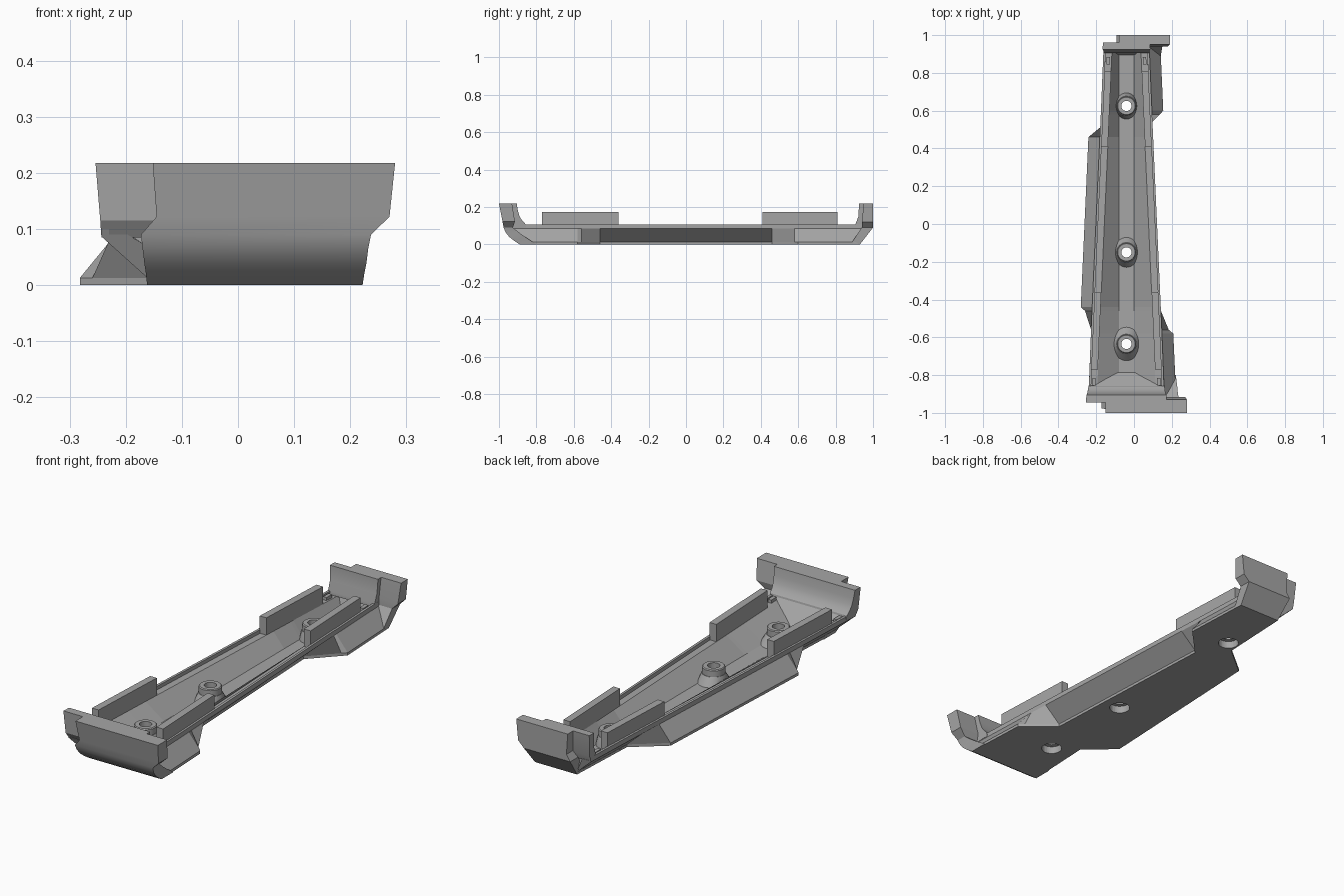
import bpy, bmesh, math
from mathutils import Vector

if "Cube" in bpy.data.objects:
    bpy.data.objects.remove(bpy.data.objects["Cube"])

grey = bpy.data.materials.new("plain_grey")
grey.use_nodes = True
grey.diffuse_color = (0.38, 0.38, 0.38, 1)
grey.node_tree.nodes["Principled BSDF"].inputs["Base Color"].default_value = (0.38, 0.38, 0.38, 1)

CX = -0.04                      # centre line of the tray


def half_width(y):
    return 0.162 - 0.045 * y


def finish(name, bm, smooth=True):
    bmesh.ops.recalc_face_normals(bm, faces=bm.faces)
    mesh = bpy.data.meshes.new(name)
    bm.to_mesh(mesh)
    bm.free()
    ob = bpy.data.objects.new(name, mesh)
    bpy.context.collection.objects.link(ob)
    mesh.materials.append(grey)
    if smooth:
        bpy.ops.object.select_all(action='DESELECT')
        ob.select_set(True)
        bpy.context.view_layer.objects.active = ob
        bpy.ops.object.shade_smooth_by_angle(angle=math.radians(25))
    return ob


def add_loft(bm, rings, caps=True):
    rows = [[bm.verts.new(p) for p in ring] for ring in rings]
    n = len(rows[0])
    for a, b in zip(rows, rows[1:]):
        for i in range(n):
            j = (i + 1) % n
            bm.faces.new((a[i], a[j], b[j], b[i]))
    if caps:
        bm.faces.new(rows[0])
        bm.faces.new(rows[-1])


def loft(name, rings, smooth=True):
    bm = bmesh.new()
    add_loft(bm, rings)
    return finish(name, bm, smooth)


# Tray: the sides flare outward or tuck inward in turn along the length
FLARE, TUCK = 0.06, -0.08


def side(y, hw, e, s):
    points = [(hw + e, 0), (hw + e, 0.013), (hw, 0.085), (hw, 0.107), (hw - 0.012, 0.107),
              (hw - 0.012, 0.09), (hw - 0.045, 0.09), (0.04, 0.022)]
    return [(CX + s * x, z) for x, z in points]


stations = [  # y, right-hand offset, left-hand offset, lean of the section
    (-0.88, FLARE, TUCK, -0.5), (-0.58, FLARE, TUCK, 0), (-0.56, None, TUCK, 0),
    (-0.46, TUCK, None, 0), (-0.44, TUCK, FLARE, 0), (0.46, TUCK, FLARE, 0),
    (0.58, None, TUCK, 0), (0.6, FLARE, TUCK, 0), (0.92, FLARE, TUCK, 0.25)]


def blend(y, col):
    known = [(s[0], s[col]) for s in stations if s[col] is not None]
    for (y0, a), (y1, b) in zip(known, known[1:]):
        if y0 <= y <= y1:
            return a + (b - a) * (y - y0) / (y1 - y0)


rings = []
for y, _, _, lean in stations:
    hw = half_width(y)
    section = side(y, hw, blend(y, 1), 1) + side(y, hw, blend(y, 2), -1)[::-1]
    rings.append([(x, y + lean * z, z) for x, z in section])
tray = loft("tray", rings, smooth=False)


# End blocks, offset to one side, as stacked rows of z, left, right, outer y, inner y
def end_block(name, rows):
    loft(name, [[(a, yo, z), (b, yo, z), (b, yi, z), (a, yi, z)] for z, a, b, yo, yi in rows])


end_block("front_end_block", [
    (0, -0.162, 0.222, -0.89, -0.80), (0.02, -0.164, 0.225, -0.92, -0.83),
    (0.04, -0.167, 0.229, -0.945, -0.86), (0.065, -0.17, 0.232, -0.965, -0.895),
    (0.09, -0.173, 0.237, -0.975, -0.925), (0.122, -0.145, 0.27, -0.981, -0.915),
    (0.218, -0.152, 0.28, -1, -0.93)])
end_block("back_end_block", [
    (0, -0.08, 0.14, 0.93, 0.88), (0.09, -0.093, 0.15, 1, 0.94),
    (0.12, -0.073, 0.18, 1, 0.94), (0.218, -0.08, 0.19, 1, 0.95)])


# Upright lips closing the tray ends
def lip(name, profile, grow):
    rings = []
    for s in (-1, 1):
        rings.append([(CX + s * (half_width(y) + grow * max(0, z - 0.1)), y, z) for y, z in profile])
    loft(name, rings)


lip("front_lip", [(-0.945, 0.218), (-0.905, 0.218), (-0.899, 0.18), (-0.89, 0.15),
                  (-0.877, 0.128), (-0.86, 0.112), (-0.855, 0.09), (-0.92, 0.085),
                  (-0.94, 0.115)], 0.08)
lip("back_lip", [(0.96, 0.218), (0.925, 0.218), (0.922, 0.15), (0.905, 0.105),
                 (0.905, 0.09), (0.94, 0.085), (0.95, 0.115)], 0.05)


# Sloped ramps from the lips down to the floor strip
def ramp(name, y_high, y_low, z_high):
    w = half_width(y_high) - 0.02
    high = [(CX - w, y_high, z_high), (CX + w, y_high, z_high),
            (CX + 0.045, y_high, 0.012), (CX - 0.045, y_high, 0.012)]
    low = [(CX - 0.05, y_low, 0.024), (CX + 0.05, y_low, 0.024),
           (CX + 0.045, y_low, 0.012), (CX - 0.045, y_low, 0.012)]
    loft(name, [high, low], smooth=False)


ramp("front_ramp", -0.862, -0.785, 0.108)
ramp("back_ramp", 0.925, 0.895, 0.1)


# Raised rails and small clips that follow the tapered walls
def wall_strip(name, s, y0, y1, out, inn, z0, z1):
    rings = []
    for y in (y0, y1):
        a, b = half_width(y) - out, half_width(y) - inn
        rings.append([(CX + s * x, y, z) for x, z in ((a, z0), (b, z0), (b, z1), (a, z1))])
    loft(name, rings, smooth=False)


for word, s in (("left", 1), ("right", -1)):
    wall_strip("front_rail_" + word, s, -0.77, -0.36, 0.01, 0.045, 0.085, 0.172)
    wall_strip("back_rail_" + word, s, 0.41, 0.81, 0.01, 0.045, 0.085, 0.172)
    for place, y in (("front", -0.835), ("back", 0.865)):
        wall_strip(place + "_clip_" + word, s, y - 0.02, y + 0.02, 0.018, 0.036, 0.08, 0.105)


# Screw bosses with flared skirts, bored through with a wider recess below
def circle(y, r, z, stretch=1, n=32):
    return [(CX + r * math.cos(t * math.tau / n), y + stretch * r * math.sin(t * math.tau / n), z)
            for t in range(n)]


bosses = [("back", 0.625, 0.058), ("middle", -0.15, 0.066), ("front", -0.635, 0.074)]
bm = bmesh.new()
for _, y, _ in bosses:
    add_loft(bm, [circle(y, 0.046, -0.05), circle(y, 0.046, 0.035),
                  circle(y, 0.027, 0.035), circle(y, 0.027, 0.3)])
cutter = finish("hole_cutter", bm, smooth=False)
cutter.hide_render = True
cutter.hide_viewport = True


def drill(ob):
    mod = ob.modifiers.new("holes", 'BOOLEAN')
    mod.operation = 'DIFFERENCE'
    mod.solver = 'EXACT'
    mod.object = cutter


drill(tray)
for word, y, skirt in bosses:
    boss = loft(word + "_boss", [circle(y, skirt, 0.01, 1.2), circle(y, skirt, 0.022, 1.2),
                                 circle(y, 0.052, 0.062), circle(y, 0.05, 0.062),
                                 circle(y, 0.05, 0.09), circle(y, 0.046, 0.094)])
    drill(boss)
